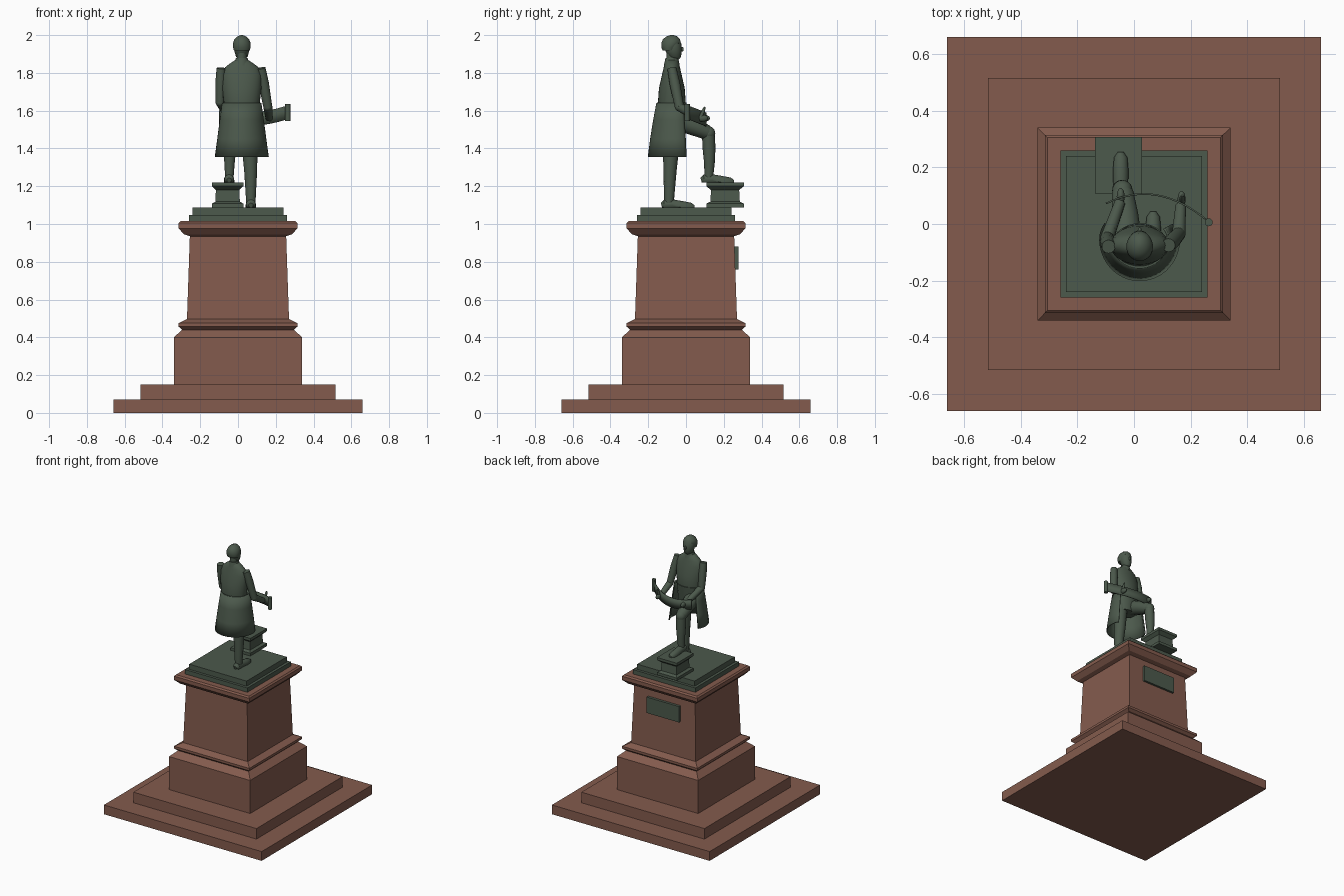
import bpy, bmesh, math
from mathutils import Vector

cube = bpy.data.objects.get("Cube")
if cube:
    bpy.data.objects.remove(cube, do_unlink=True)


def make_material(name, rgb):
    m = bpy.data.materials.new(name)
    m.use_nodes = True
    col = (*rgb, 1)
    m.diffuse_color = col
    m.node_tree.nodes["Principled BSDF"].inputs["Base Color"].default_value = col
    return m


STONE = make_material("red brown stone", (0.23, 0.105, 0.075))
BRONZE = make_material("green bronze", (0.072, 0.1, 0.072))


def finish(name, bm, mat, smooth=True):
    bmesh.ops.recalc_face_normals(bm, faces=bm.faces)
    me = bpy.data.meshes.new(name)
    bm.to_mesh(me)
    bm.free()
    me.materials.append(mat)
    ob = bpy.data.objects.new(name, me)
    bpy.context.collection.objects.link(ob)
    if smooth:
        bpy.ops.object.select_all(action='DESELECT')
        ob.select_set(True)
        bpy.context.view_layer.objects.active = ob
        bpy.ops.object.shade_smooth_by_angle(angle=math.radians(40))
    return ob


def skin(bm, rings, closed=True, caps=True):
    """Join rings of points with quads."""
    rows = [[bm.verts.new(p) for p in r] for r in rings]
    n = len(rows[0])
    for a, b in zip(rows, rows[1:]):
        for i in range(n if closed else n - 1):
            j = (i + 1) % n
            bm.faces.new((a[i], a[j], b[j], b[i]))
    if caps:
        bm.faces.new(rows[0])
        bm.faces.new(rows[-1])


def square_stack(name, profile, mat, centre=(0, 0), ratio=1):
    """Square-plan moulding from (half width, height) pairs."""
    bm = bmesh.new()
    corners = ((-1, -1), (1, -1), (1, 1), (-1, 1))
    skin(bm, [[(centre[0] + sx * w, centre[1] + sy * w * ratio, z)
               for sx, sy in corners] for w, z in profile])
    return finish(name, bm, mat, False)


def body(name, sections, sides=28):
    """Upright form from (x, y, z, rx, ry) ellipses."""
    bm = bmesh.new()
    turn = [math.tau * i / sides for i in range(sides)]
    skin(bm, [[(x + rx * math.cos(t), y + ry * math.sin(t), z) for t in turn]
              for x, y, z, rx, ry in sections])
    return finish(name, bm, BRONZE)


def tube(name, path, floor=None, sides=14):
    """Limb along (x, y, z, radius) points, optionally flattened on a floor."""
    bm = bmesh.new()
    pts = [Vector(p[:3]) for p in path]
    rings = []
    for i, p in enumerate(pts):
        d = (pts[min(i + 1, len(pts) - 1)] - pts[max(i - 1, 0)]).normalized()
        u = d.cross(Vector((1, 0, 0))).normalized()
        v = d.cross(u)
        ring = []
        for k in range(sides):
            t = math.tau * k / sides
            q = p + path[i][3] * (u * math.cos(t) + v * math.sin(t))
            if floor is not None:
                q.z = max(q.z, floor)
            ring.append(q)
        rings.append(ring)
    skin(bm, rings)
    return finish(name, bm, BRONZE)


def ball(name, centre, radii):
    bm = bmesh.new()
    bmesh.ops.create_uvsphere(bm, u_segments=20, v_segments=12, radius=1)
    for v in bm.verts:
        v.co = Vector(centre) + Vector(a * b for a, b in zip(v.co, radii))
    return finish(name, bm, BRONZE)


# Stone steps and pedestal
square_stack("bottom_step", [(0.66, 0), (0.66, 0.07)], STONE)
square_stack("upper_step", [(0.515, 0.07), (0.515, 0.15)], STONE)
square_stack("pedestal", [
    (0.34, 0.15), (0.34, 0.4), (0.295, 0.44), (0.315, 0.457), (0.315, 0.475),
    (0.27, 0.497), (0.255, 0.935), (0.285, 0.945), (0.315, 0.977),
    (0.315, 1.005), (0.305, 1.015)], STONE)

# Bronze plinth, footstool block and plaque
square_stack("plinth_lower", [(0.26, 1.015), (0.26, 1.048)], BRONZE)
square_stack("plinth_upper", [(0.24, 1.048), (0.24, 1.087)], BRONZE)
square_stack("foot_block", [
    (0.083, 1.087), (0.083, 1.108), (0.065, 1.118), (0.062, 1.18),
    (0.083, 1.2), (0.083, 1.22)], BRONZE, (-0.055, 0.207), 1.2)
bm = bmesh.new()
bmesh.ops.create_cube(bm, size=1)
for v in bm.verts:
    v.co = Vector((v.co.x * 0.27, 0.265 + v.co.y * 0.024, 0.82 + v.co.z * 0.12))
finish("plaque", bm, BRONZE, False)

# Coat body, neck and head
CX, CY = 0.02, -0.075
body("coat_body", [
    (CX, CY, 1.56, 0.085, 0.062), (CX, CY, 1.64, 0.095, 0.074),
    (CX, CY, 1.72, 0.104, 0.068), (CX, CY, 1.79, 0.104, 0.052),
    (CX, CY, 1.83, 0.088, 0.043), (CX, CY, 1.85, 0.062, 0.038),
    (CX, CY, 1.868, 0.035, 0.032)])
body("collar", [(CX, CY, 1.84, 0.045, 0.042), (CX, CY, 1.878, 0.031, 0.034)])
body("neck", [(CX, CY, 1.85, 0.026, 0.029), (CX, CY, 1.91, 0.026, 0.029)])
body("face", [
    (CX, -0.055, 1.872, 0.016, 0.018), (CX, -0.06, 1.885, 0.031, 0.034),
    (CX, -0.067, 1.92, 0.04, 0.044), (CX, -0.072, 1.955, 0.043, 0.047),
    (CX, CY, 1.985, 0.03, 0.035)])
body("hair", [
    (CX, -0.09, 1.918, 0.042, 0.034), (CX, -0.088, 1.935, 0.046, 0.042),
    (CX, -0.079, 1.957, 0.047, 0.052), (CX, -0.077, 1.978, 0.039, 0.045),
    (CX, CY, 1.993, 0.023, 0.029), (CX, CY, 2.0, 0.006, 0.008)])
ball("nose", (CX, -0.023, 1.925), (0.007, 0.011, 0.013))

# Coat skirt, open at the front
bm = bmesh.new()
arc = [math.radians(-210 + 240 * i / 30) for i in range(31)]
skirt = [(1.64, 0.1, 0.1), (1.55, 0.113, 0.117),
         (1.45, 0.126, 0.133), (1.355, 0.139, 0.145)]
skin(bm, [[(CX + rx * math.cos(t), -0.053 + ry * math.sin(t) * (1 if t < 0 and t > -math.pi else 0.75), z)
           for t in arc] for z, rx, ry in skirt], closed=False, caps=False)
coat = finish("coat_skirt", bm, BRONZE)
mod = coat.modifiers.new("cloth", 'SOLIDIFY')
mod.thickness = 0.008
mod.offset = 0
body("waist", [(CX, -0.07, 1.5, 0.075, 0.055), (CX, -0.07, 1.6, 0.09, 0.068),
               (CX, CY, 1.642, 0.098, 0.078)])

# Standing leg and raised leg
tube("left_leg", [(0.06, -0.075, 1.58, 0.052), (0.063, -0.08, 1.38, 0.041),
                  (0.067, -0.085, 1.28, 0.035), (0.068, -0.09, 1.11, 0.025)])
tube("right_thigh", [(-0.025, -0.07, 1.56, 0.056), (-0.032, 0.03, 1.52, 0.048),
                     (-0.04, 0.11, 1.485, 0.039), (-0.041, 0.135, 1.475, 0.025)])
ball("right_knee", (-0.041, 0.118, 1.48), (0.036, 0.037, 0.038))
tube("right_shin", [(-0.041, 0.118, 1.485, 0.034), (-0.043, 0.122, 1.4, 0.034),
                    (-0.045, 0.124, 1.32, 0.028), (-0.046, 0.12, 1.235, 0.022)])
for side, x, y, z in (("left", 0.068, -0.09, 1.087), ("right", -0.047, 0.12, 1.22)):
    tube(side + "_shoe", [
        (x, y - 0.04, z + 0.012, 0.012), (x, y - 0.025, z + 0.016, 0.026),
        (x, y + 0.02, z + 0.016, 0.027), (x, y + 0.07, z + 0.006, 0.028),
        (x, y + 0.115, z + 0.002, 0.024), (x, y + 0.135, z + 0.002, 0.01)], floor=z)

# Arms and hands
arms = (("left", (0.122, -0.075, 1.825), (0.158, -0.035, 1.62), (0.165, 0.065, 1.56)),
        ("right", (-0.09, -0.08, 1.825), (-0.095, -0.05, 1.645), (-0.05, 0.075, 1.56)))
for side, shoulder, elbow, wrist in arms:
    mid = Vector(shoulder).lerp(Vector(elbow), 0.4)
    tube(side + "_upper_arm", [(*shoulder, 0.024), (*mid, 0.028), (*elbow, 0.024)])
    ball(side + "_elbow", elbow, (0.024, 0.024, 0.024))
    tube(side + "_forearm", [(*elbow, 0.024), (*wrist, 0.019)])
    ball(side + "_hand", Vector(wrist) + Vector((0.003, 0.022, 0)), (0.014, 0.03, 0.018))
tube("left_thumb", [(0.17, 0.08, 1.57, 0.01), (0.17, 0.092, 1.6, 0.009),
                    (0.17, 0.1, 1.62, 0.004)])

# Unrolled sheet with its rolled end
bm = bmesh.new()
steps = 24
sheet = []
for i in range(steps + 1):
    f = i / steps
    x = -0.1 + 0.36 * f
    y = 0.075 - 0.06 * f + 0.24 * f * (1 - f)
    z = 1.565 - 0.09 * f * (1 - f) + 0.025 * f
    sheet.append([(x, y, z - 0.036), (x, y, z + 0.036)])
skin(bm, sheet, closed=False, caps=False)
paper = finish("paper_sheet", bm, BRONZE)
paper.modifiers.new("thickness", 'SOLIDIFY').thickness = 0.006
body("paper_roll", [(0.264, 0.006, 1.545, 0.014, 0.014),
                    (0.264, 0.006, 1.635, 0.014, 0.014)], sides=16)
